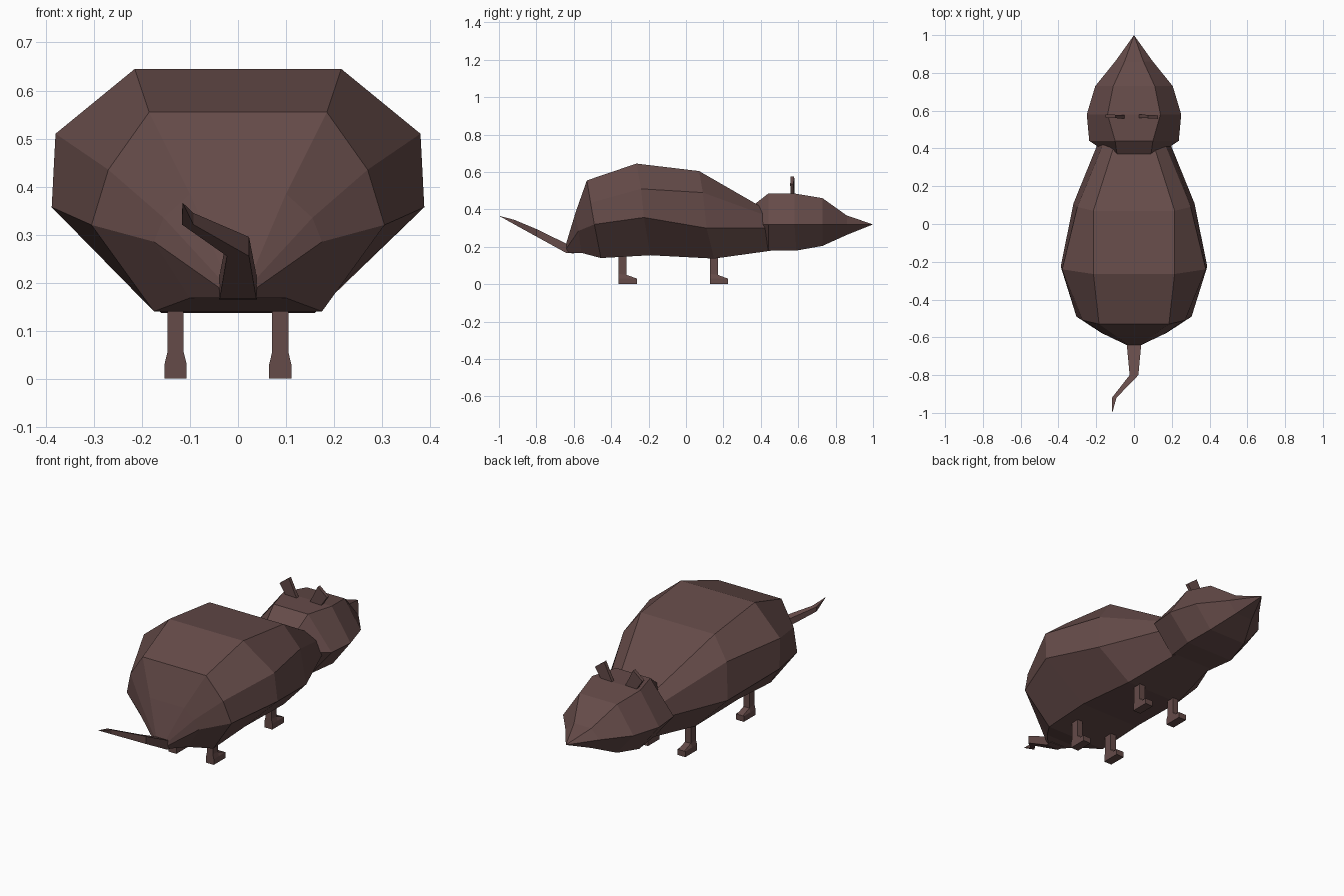
import bpy, bmesh
from mathutils import Vector

fur = bpy.data.materials.new("brown fur")
fur.diffuse_color = (0.13, 0.07, 0.066, 1)


def loft(name, rings):
    """Skin a list of closed rings and cap both ends; a one-point ring is a tip."""
    bm = bmesh.new()
    vr = [[bm.verts.new(p) for p in r] for r in rings]
    for a, b in zip(vr, vr[1:]):
        n = len(a)
        for i in range(n):
            j = (i + 1) % n
            if len(b) == 1:
                bm.faces.new((a[i], a[j], b[0]))
            else:
                bm.faces.new((a[i], a[j], b[j], b[i]))
    for r in (vr[0], vr[-1]):
        if len(r) > 2:
            bm.faces.new(r)
    bmesh.ops.recalc_face_normals(bm, faces=bm.faces)
    me = bpy.data.meshes.new(name)
    bm.to_mesh(me)
    bm.free()
    me.materials.append(fur)
    ob = bpy.data.objects.new(name, me)
    bpy.context.collection.objects.link(ob)
    return ob


def mirrored(half):
    """Complete a half ring (top to bottom, x > 0) with its mirror image."""
    return list(half) + [(-x, y, z) for x, y, z in reversed(half)]


# Body: half rings from rump to neck (top, shoulder, flank, belly)
body = [
    [(0.03, -0.64, 0.22), (0.035, -0.64, 0.205), (0.04, -0.64, 0.19), (0.035, -0.63, 0.168)],
    [(0.10, -0.59, 0.385), (0.155, -0.585, 0.335), (0.175, -0.575, 0.285), (0.10, -0.56, 0.168)],
    [(0.185, -0.53, 0.555), (0.27, -0.51, 0.435), (0.305, -0.49, 0.32), (0.175, -0.455, 0.14)],
    [(0.215, -0.265, 0.645), (0.38, -0.24, 0.51), (0.388, -0.225, 0.357), (0.175, -0.19, 0.155)],
    [(0.215, 0.07, 0.605), (0.30, 0.09, 0.49), (0.32, 0.11, 0.30), (0.16, 0.15, 0.137)],
    [(0.11, 0.40, 0.415), (0.165, 0.42, 0.37), (0.19, 0.43, 0.30), (0.11, 0.46, 0.18)],
]
loft("body", [mirrored(r) for r in body])

# Head: six-sided rings tapering to the nose
head = [
    [(0.09, 0.37, 0.43), (0.16, 0.39, 0.32), (0.09, 0.42, 0.21)],
    [(0.10, 0.44, 0.485), (0.237, 0.44, 0.32), (0.12, 0.44, 0.18)],
    [(0.14, 0.58, 0.485), (0.25, 0.58, 0.32), (0.14, 0.59, 0.18)],
    [(0.11, 0.73, 0.46), (0.205, 0.73, 0.32), (0.11, 0.73, 0.205)],
    [(0.05, 0.86, 0.367), (0.10, 0.86, 0.32), (0.05, 0.86, 0.264)],
]
loft("head", [mirrored(r) for r in head] + [[(0, 1.0, 0.32)]])

# Ears: thin plates leaning outward
ear = [(0.03, 0.47), (0.085, 0.455), (0.14, 0.535), (0.085, 0.577)]
for side, label in ((1, "right"), (-1, "left")):
    loft(label + "_ear", [[(side * x - 0.012, y - 0.05 * (x - 0.08) * side, z) for x, z in ear]
                          for y in (0.56, 0.578)])

# Tail: bent, tapering, four-sided
tail = [(0, -0.60, 0.19, 0.04, 0.025), (0, -0.64, 0.192, 0.038, 0.025),
        (0.0, -0.80, 0.275, 0.023, 0.02), (-0.105, -0.92, 0.333, 0.012, 0.012)]
rings = [[(x - w, y, z - h), (x + w, y, z - h), (x + w, y, z + h), (x - w, y, z + h)]
         for x, y, z, w, h in tail]
loft("tail", rings + [[(-0.115, -1.0, 0.366)]])


# Legs: square shank flaring into a foot whose toe slopes down
def leg(name, cx, y0):
    def ring(w, y1, z0, z1):
        return [(cx - w, y0, z0), (cx + w, y0, z0), (cx + w, y1, z1), (cx - w, y1, z1)]
    loft(name, [ring(0.017, y0 + 0.043, 0.26, 0.26), ring(0.017, y0 + 0.043, 0.055, 0.05)])
    foot = []
    for y, w, top in ((y0, 0.02, 0.055), (y0 + 0.043, 0.022, 0.05), (y0 + 0.097, 0.023, 0.03)):
        foot.append([(cx - 0.023, y, 0), (cx + 0.023, y, 0), (cx + 0.023, y, 0.03),
                     (cx + 0.017, y, top), (cx - 0.017, y, top), (cx - 0.023, y, 0.03)])
    loft(name + "_foot", foot)


for where, y0 in (("rear", -0.36), ("front", 0.127)):
    for label, cx in (("left", -0.13), ("right", 0.088)):
        leg(where + "_" + label + "_leg", cx, y0)
